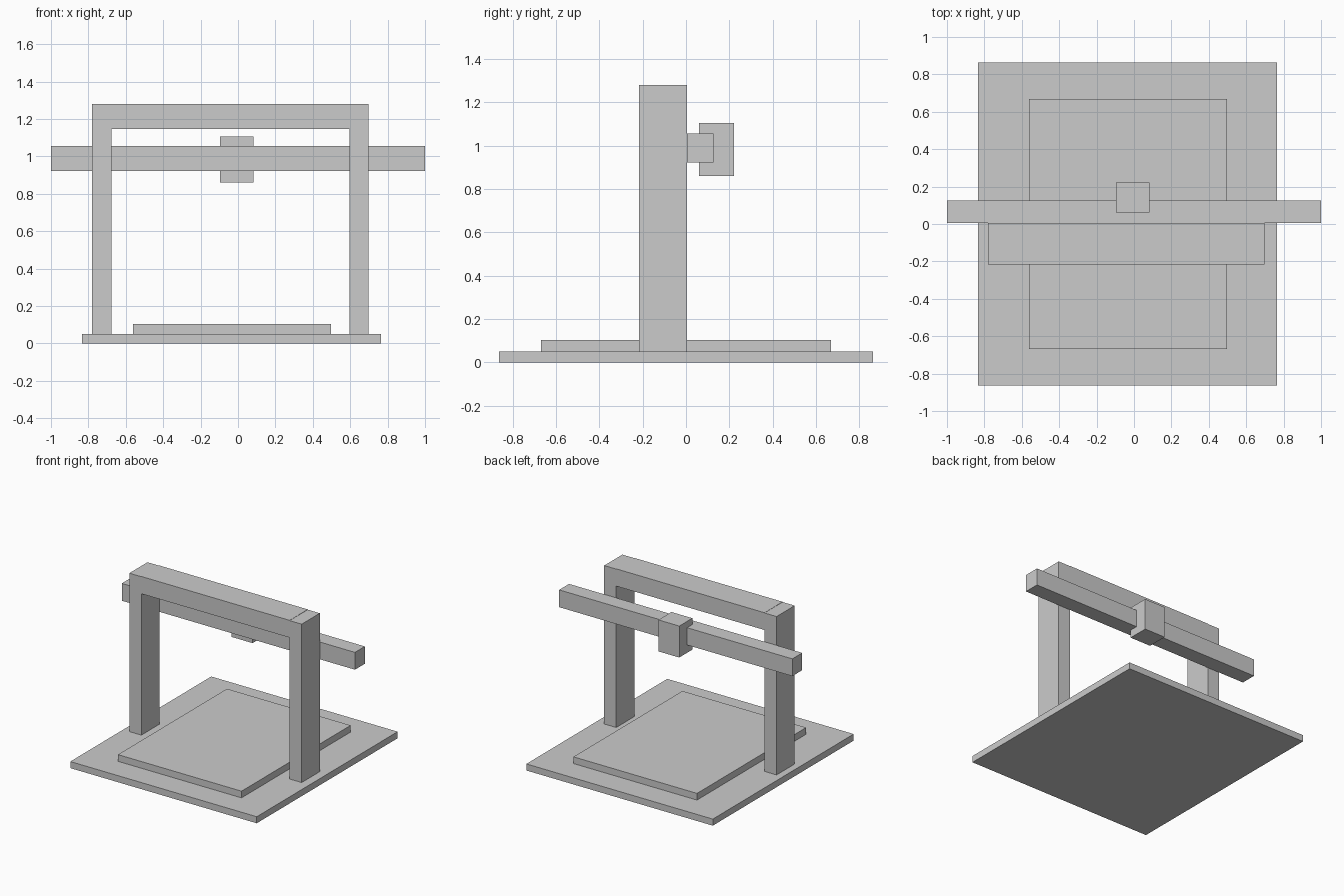
import bpy

if "Cube" in bpy.data.objects:
    bpy.data.objects.remove(bpy.data.objects["Cube"])


def box(name, x, y, z):
    """Axis-aligned box from (min, max) ranges."""
    bpy.ops.mesh.primitive_cube_add(
        size=1, location=[(a + b) / 2 for a, b in (x, y, z)])
    ob = bpy.context.object
    ob.name = name
    ob.scale = [b - a for a, b in (x, y, z)]
    bpy.ops.object.transform_apply(location=False, rotation=False, scale=True)
    return ob


# Base plate and work bed
box("base_plate", (-0.834, 0.765), (-0.863, 0.863), (0, 0.051))
box("work_bed", (-0.562, 0.498), (-0.668, 0.668), (0.051, 0.103))

# Portal frame: two columns with a beam between them
frame_y = (-0.217, 0.005)
for side, x in (("left", (-0.78, -0.677)), ("right", (0.595, 0.698))):
    box(side + "_column", x, frame_y, (0.051, 1.279))
box("top_beam", (-0.677, 0.595), frame_y, (1.147, 1.281))

# Cross rail behind the frame, with the tool head clamped on it
box("cross_rail", (-1, 1), (0.005, 0.126), (0.922, 1.056))
box("tool_head", (-0.097, 0.082), (0.061, 0.221), (0.861, 1.105))
